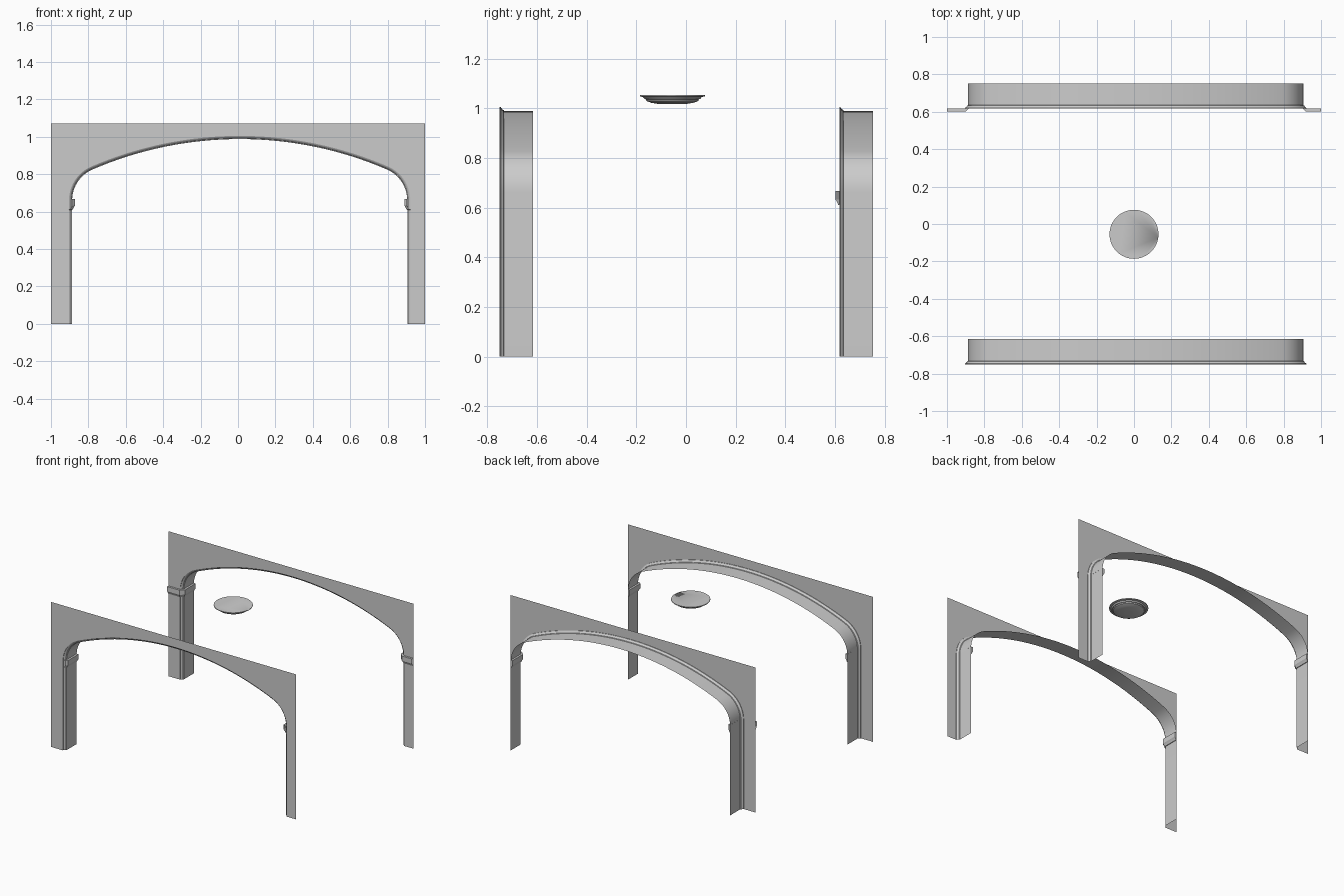
import bpy, bmesh, math
from mathutils import Vector

if "Cube" in bpy.data.objects:
    bpy.data.objects.remove(bpy.data.objects["Cube"])

CX = 0.009            # centre of the opening
A, SPRING, RISE = 0.896, 0.66, 0.328   # half span, springing height, rise of soffit
R1 = 0.18             # small haunch radius
R2 = ((A - R1) ** 2 + RISE ** 2 - R1 ** 2) / (2 * (RISE - R1))   # large crown radius
TOP, DEPTH = 1.07, 0.135


def make(name, verts, faces, angle=30):
    me = bpy.data.meshes.new(name)
    me.from_pydata(verts, [], faces)
    bm = bmesh.new()
    bm.from_mesh(me)
    bmesh.ops.triangulate(bm, faces=[f for f in bm.faces if len(f.verts) > 32])
    bm.to_mesh(me)
    bm.free()
    ob = bpy.data.objects.new(name, me)
    bpy.context.collection.objects.link(ob)
    bpy.ops.object.select_all(action='DESELECT')
    ob.select_set(True)
    bpy.context.view_layer.objects.active = ob
    bpy.ops.object.shade_smooth_by_angle(angle=math.radians(angle))
    return ob


def grid(rows):
    n = len(rows[0])
    verts = [p for r in rows for p in r]
    faces = [(i * n + j, i * n + j + 1, (i + 1) * n + j + 1, (i + 1) * n + j)
             for i in range(len(rows) - 1) for j in range(n - 1)]
    return verts, faces


def opening(d):
    """Three-centred arch on legs, offset outward by d, as (x, z) left to right."""
    t = math.atan2(A - R1, R2 - RISE)      # tangency angle from vertical
    half = [(A + d, 0)]
    for i in range(11):
        a = (math.pi / 2 - t) * i / 10
        half.append((A - R1 + (R1 + d) * math.cos(a), SPRING + (R1 + d) * math.sin(a)))
    for i in range(1, 17):
        a = t * (1 - i / 16)
        half.append(((R2 + d) * math.sin(a), SPRING + RISE - R2 + (R2 + d) * math.cos(a)))
    return [(CX - x, z) for x, z in half] + [(CX + x, z) for x, z in half[-2::-1]]


# edge moulding section: (outward offset, depth behind wall face)
MOULD = [(0.017, 0), (0.017, 0.004), (0.013, 0.006), (0.008, 0.010), (0.005, 0.016), (0, 0.018)]
# capital section: (projection, height)
CAP = [(0, 0.61), (0.004, 0.611), (0.007, 0.618), (0.011, 0.626), (0.015, 0.632),
       (0.015, 0.667), (0, 0.667)]


def capital(name, side, y0, wrap):
    # plan path around the pier corner, mitred for each projection
    e = A + 0.017
    rows = []
    for p, z in CAP:
        k = p * 0.42
        pts = [(e + 0.002 - k, y0 - p), (A - p, y0 + 0.018 - k), (A - p, y0 + DEPTH)]
        if wrap:
            pts.insert(0, (1 - side * CX, y0 - p))
        else:
            pts[0] = (e - 1.3 * p, y0)
        rows.append([(CX + side * x, y, z) for x, y in pts])
    verts, faces = grid(rows)
    # close the inner end
    n = len(rows[0])
    faces.append([i * n + n - 1 for i in range(len(rows))])
    make(name, verts, faces)


def arch(prefix, y0, wrap):
    # wall face with arched opening
    edge = opening(0.017)
    outline = [(-1, 0)] + edge + [(1, 0), (1, TOP), (-1, TOP)]
    make(prefix + "_wall_face", [(x, y0, z) for x, z in outline], [list(range(len(outline)))])
    # moulded edge and soffit
    section = MOULD + [(0, DEPTH)]
    rows = [[(x, y0 + y, z) for x, z in opening(d)] for d, y in section]
    make(prefix + "_arch_soffit", *grid(rows))
    # capitals
    capital(prefix + "_capital_left", -1, y0, wrap)
    capital(prefix + "_capital_right", 1, y0, wrap)


arch("front", -0.75, False)
arch("back", 0.617, True)

# ceiling disc
PROFILE = [(0.131, 1.053), (0.131, 1.048), (0.118, 1.045), (0.112, 1.037), (0.107, 1.036),
           (0.104, 1.029), (0.085, 1.022), (0.06, 1.018), (0.03, 1.0165)]
N = 48
rows = [[(r * math.cos(2 * math.pi * i / N), -0.055 + r * math.sin(2 * math.pi * i / N), z)
         for i in range(N + 1)] for r, z in PROFILE]
verts, faces = grid(rows)
w = N + 1
faces += [list(range(N)), [(len(PROFILE) - 1) * w + i for i in range(N)][::-1]]
disc = make("ceiling_disc", verts, faces)
bm = bmesh.new()
bm.from_mesh(disc.data)
bmesh.ops.remove_doubles(bm, verts=bm.verts, dist=1e-5)
bmesh.ops.recalc_face_normals(bm, faces=bm.faces)
bm.to_mesh(disc.data)
bm.free()
